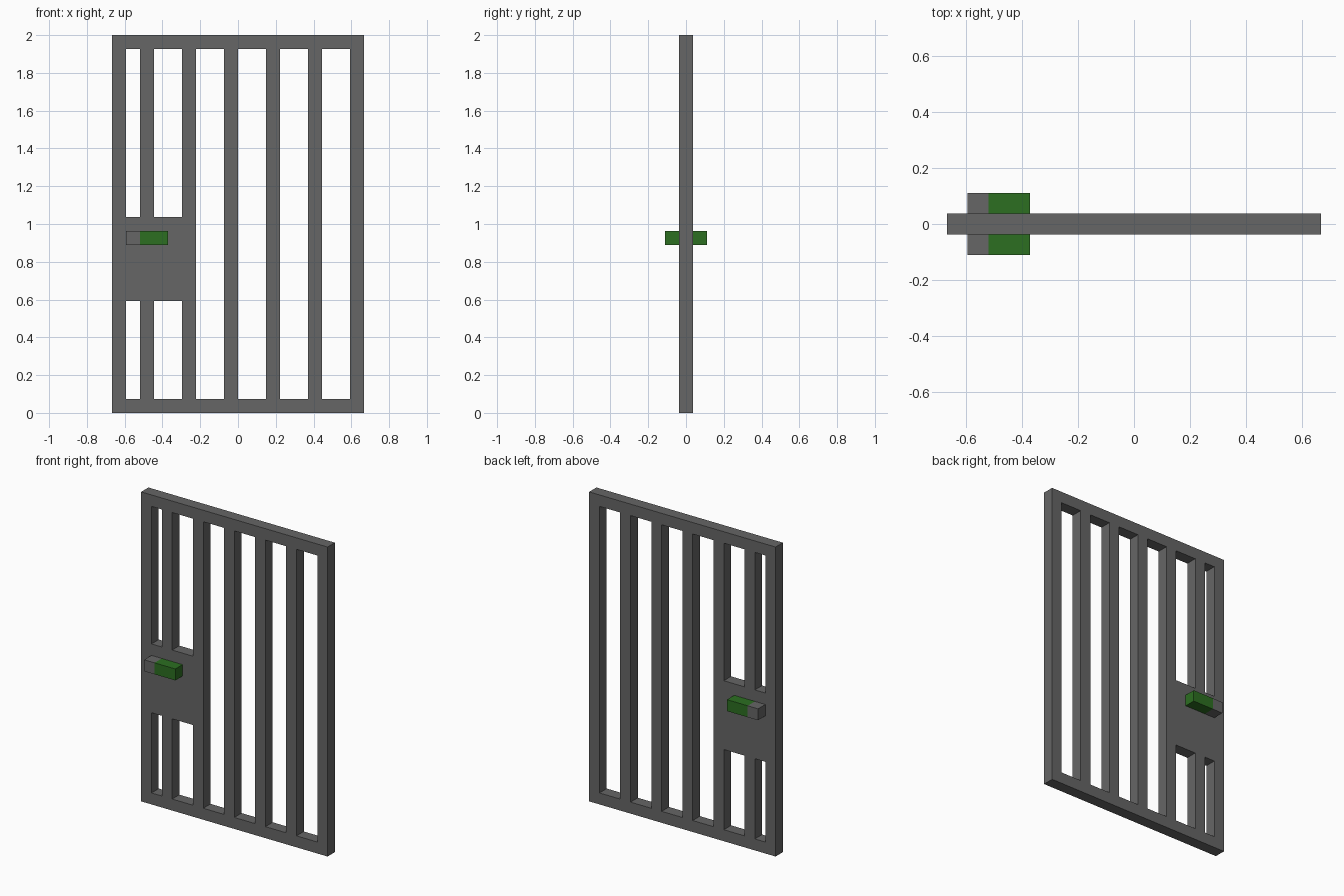
import bpy

cube = bpy.data.objects.get("Cube")
if cube:
    bpy.data.objects.remove(cube, do_unlink=True)

U = 2 / 27            # one module: the thickness of every bar
WIDE, TALL = 18, 27   # gate size in modules


def material(name, rgb):
    m = bpy.data.materials.new(name)
    m.use_nodes = True
    m.diffuse_color = (*rgb, 1)
    m.node_tree.nodes["Principled BSDF"].inputs["Base Color"].default_value = (*rgb, 1)
    return m


iron = material("dark grey iron", (0.133, 0.133, 0.133))
green = material("green grip", (0.025, 0.156, 0.015))


def box(name, x, z, mat=iron, y=(-0.5, 0.5)):
    """Box between module limits; x is counted from the gate's right edge."""
    spans = [[(v - WIDE / 2) * U for v in x], [v * U for v in y], [v * U for v in z]]
    bpy.ops.mesh.primitive_cube_add(size=1, location=[sum(s) / 2 for s in spans])
    ob = bpy.context.object
    ob.name = name
    ob.scale = [s[1] - s[0] for s in spans]
    bpy.ops.object.transform_apply(location=False, rotation=False, scale=True)
    ob.data.materials.append(mat)


# Outer frame
for side, x in (("right", 0), ("left", WIDE - 1)):
    box(f"{side}_post", (x, x + 1), (0, TALL))
for level, z in (("bottom", 0), ("top", TALL - 1)):
    box(f"{level}_rail", (1, WIDE - 1), (z, z + 1))

# Lock plate filling the space beside the right post
PLATE_X, PLATE_Z = (1, 6), (8, 14)
box("lock_plate", PLATE_X, PLATE_Z)

# Upright bars, interrupted where they meet the lock plate
for i in range(5):
    x = 2 + 3 * i
    if x < PLATE_X[1]:
        box(f"lower_bar_{i + 1}", (x, x + 1), (1, PLATE_Z[0]))
        box(f"upper_bar_{i + 1}", (x, x + 1), (PLATE_Z[1], TALL - 1))
    else:
        box(f"bar_{i + 1}", (x, x + 1), (1, TALL - 1))

# Handle on both faces: grey mount and green grip
for side, y in (("front", (-1.5, -0.5)), ("back", (0.5, 1.5))):
    box(f"{side}_handle_mount", (1, 2), (12, 13), iron, y)
    box(f"{side}_handle_grip", (2, 4), (12, 13), green, y)
